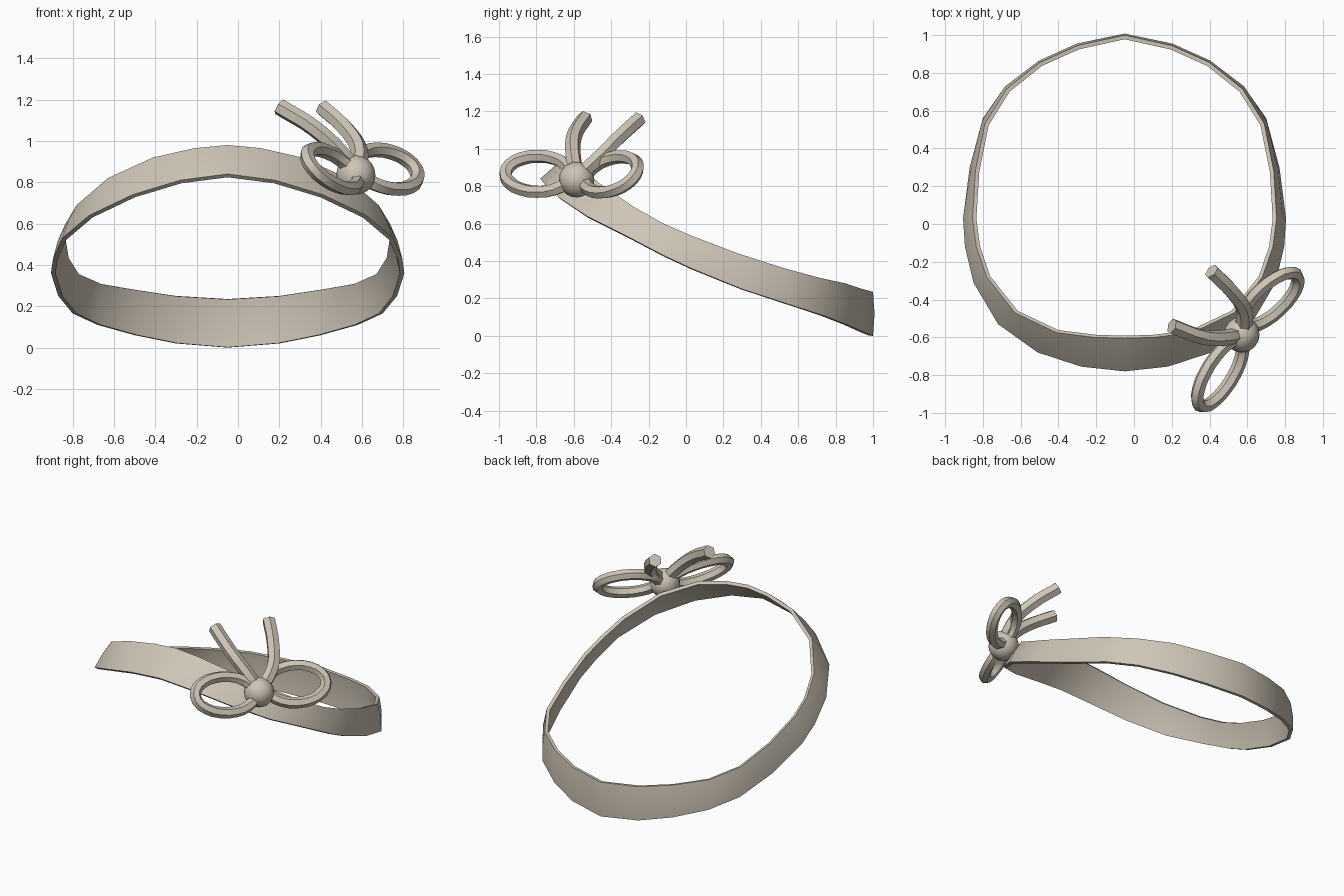
import bpy, math
from mathutils import Vector

cube = bpy.data.objects.get("Cube")
if cube:
    bpy.data.objects.remove(cube, do_unlink=True)

mat = bpy.data.materials.new("warm beige")
mat.use_nodes = True
colour = (0.62, 0.56, 0.47, 1)
mat.diffuse_color = colour
mat.node_tree.nodes["Principled BSDF"].inputs["Base Color"].default_value = colour


def finish(obj, angle=50):
    """Convert to a mesh, colour it and shade it smooth with sharp edges."""
    bpy.ops.object.select_all(action='DESELECT')
    obj.select_set(True)
    bpy.context.view_layer.objects.active = obj
    bpy.ops.object.convert(target='MESH')
    obj.data.materials.clear()
    obj.data.materials.append(mat)
    bpy.ops.object.shade_smooth_by_angle(angle=math.radians(angle))


def cord(name, points, radius, cyclic=False):
    """Six-sided cord along a smooth path."""
    curve = bpy.data.curves.new(name, 'CURVE')
    curve.dimensions = '3D'
    curve.bevel_depth = radius
    curve.bevel_resolution = 1
    curve.resolution_u = 2 if cyclic else 4
    curve.use_fill_caps = True
    spline = curve.splines.new('BEZIER')
    spline.bezier_points.add(len(points) - 1)
    for bp, p in zip(spline.bezier_points, points):
        bp.co = p
        bp.handle_left_type = bp.handle_right_type = 'AUTO'
    spline.use_cyclic_u = cyclic
    obj = bpy.data.objects.new(name, curve)
    bpy.context.collection.objects.link(obj)
    finish(obj)


def loop(name, centre, long_axis, short_axis):
    """Elliptical bow loop spanned by two half axes."""
    c, u, v = Vector(centre), Vector(long_axis), Vector(short_axis)
    angles = [math.tau * i / 12 for i in range(12)]
    cord(name, [c + u * math.cos(a) + v * math.sin(a) for a in angles], 0.036, True)


# Band: lower and upper edge of one half, from back to front, then mirrored
lower = [(0, 1, 0), (.25, .95, .02), (.45, .86, .06), (.63, .73, .11),
         (.75, .56, .165), (.82, .3, .25), (.855, .03, .36), (.845, -.12, .43),
         (.8, -.31, .53), (.67, -.53, .64), (.46, -.68, .74), (.23, -.755, .81),
         (0, -.78, .84)]
upper = [(0, 1, .235), (.25, .945, .25), (.45, .855, .28), (.625, .715, .31),
         (.74, .53, .36), (.79, .28, .44), (.805, .03, .535), (.785, -.12, .6),
         (.73, -.28, .69), (.58, -.47, .82), (.36, -.575, .92), (.16, -.6, .965),
         (0, -.605, .98)]


def ring(half):
    left = [Vector(p) for p in half]
    right = [Vector((-p.x, p.y, p.z)) for p in reversed(left[1:-1])]
    return left + right


low, high = ring(lower), ring(upper)
middle = []
for a, b in zip(low, high):
    m = (a + b) / 2
    out = Vector((m.x, m.y - 0.1, 0)).normalized()
    middle.append(m + out * 0.008)
n = len(low)
faces = [(r * n + i, r * n + n + i, r * n + n + (i + 1) % n, r * n + (i + 1) % n)
         for r in range(2) for i in range(n)]
mesh = bpy.data.meshes.new("head_band")
mesh.from_pydata(low + middle + high, [], faces)
band = bpy.data.objects.new("head_band", mesh)
bpy.context.collection.objects.link(band)
band.location.x = -0.05
mesh.update()
# Normals face outward, so the thickness grows inward
p = mesh.polygons[0]
if p.normal.dot(Vector((p.center.x, p.center.y, 0))) < 0:
    mesh.flip_normals()
solid = band.modifiers.new("thickness", 'SOLIDIFY')
solid.thickness = 0.022
solid.offset = -1
finish(band)

# Bow knot
bpy.ops.mesh.primitive_uv_sphere_add(segments=16, ring_count=10, radius=0.095,
                                     location=(0.57, -0.585, 0.835))
knot = bpy.context.object
knot.name = "bow_knot"
finish(knot)

# Bow loops
loop("bow_loop_left", (.72, -.4, .862), (.14, .13, 0), (-.05, .055, .095))
loop("bow_loop_right", (.455, -.79, .865), (-.09, -.175, 0), (-.08, 0, .095))

# Bow tails
cord("bow_tail_right", [(.57, -.58, .85), (.5, -.6, .94), (.37, -.6, 1.06),
                        (.2, -.54, 1.165)], 0.042)
cord("bow_tail_left", [(.58, -.58, .85), (.585, -.46, .96), (.52, -.36, 1.06),
                       (.41, -.25, 1.16)], 0.042)
